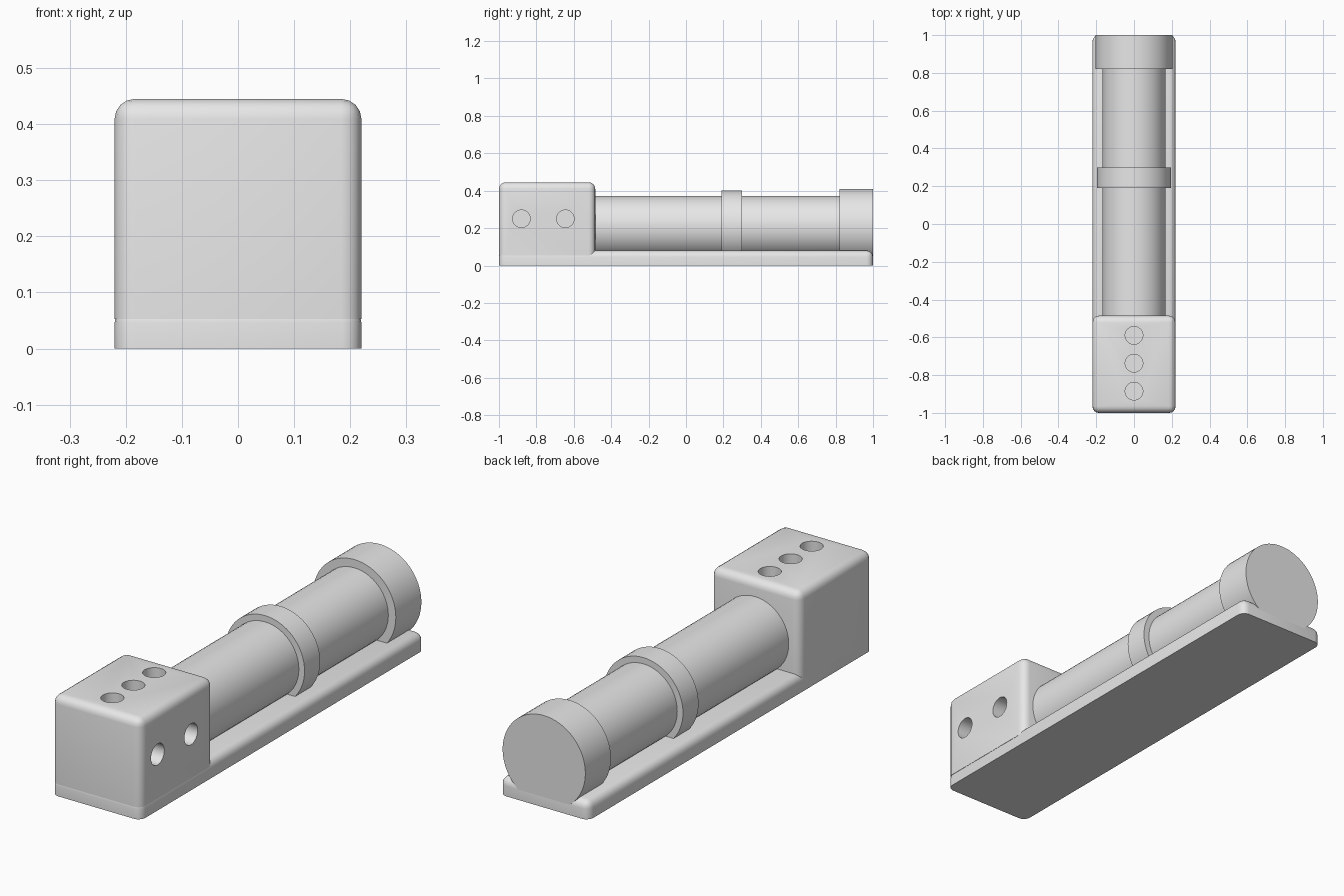
import bpy, bmesh
from math import radians
from mathutils import Matrix

default = bpy.data.objects.get("Cube")
if default:
    bpy.data.objects.remove(default, do_unlink=True)

# Single grey finish
grey = bpy.data.materials.new("light_grey")
grey.use_nodes = True
grey.diffuse_color = (0.8, 0.8, 0.8, 1)
grey.node_tree.nodes["Principled BSDF"].inputs["Base Color"].default_value = (0.8, 0.8, 0.8, 1)


def finish(name, bm):
    bmesh.ops.recalc_face_normals(bm, faces=bm.faces)
    mesh = bpy.data.meshes.new(name)
    bm.to_mesh(mesh)
    bm.free()
    mesh.materials.append(grey)
    ob = bpy.data.objects.new(name, mesh)
    bpy.context.collection.objects.link(ob)
    return ob


def activate(ob):
    bpy.ops.object.select_all(action='DESELECT')
    ob.select_set(True)
    bpy.context.view_layer.objects.active = ob


def smooth(ob, angle=35):
    activate(ob)
    bpy.ops.object.shade_smooth_by_angle(angle=radians(angle))


def rounded_block(name, half_x, y0, y1, z0, z1, radius):
    """Block rounded on every edge except around its flat underside."""
    bm = bmesh.new()
    bmesh.ops.create_cube(bm, size=1)
    for v in bm.verts:
        v.co.x *= 2 * half_x
        v.co.y = y1 if v.co.y > 0 else y0
        v.co.z = z1 if v.co.z > 0 else z0
    edges = [e for e in bm.edges if any(v.co.z > z0 + 1e-4 for v in e.verts)]
    bmesh.ops.bevel(bm, geom=edges, offset=radius, segments=4, profile=0.5,
                    affect='EDGES', clamp_overlap=True)
    return finish(name, bm)


def cylinder(name, radius, start, end, sides=64):
    """Capped cylinder between two points."""
    axis = end - start
    turn = axis.to_track_quat('Z', 'Y').to_matrix().to_4x4()
    bm = bmesh.new()
    bmesh.ops.create_cone(bm, cap_ends=True, segments=sides, radius1=radius,
                          radius2=radius, depth=axis.length,
                          matrix=Matrix.Translation((start + end) / 2) @ turn)
    return finish(name, bm)


def drill(target, start, end, radius=0.047):
    """Cut one round blind hole."""
    cutter = cylinder("hole_cutter", radius, start, end, 32)
    cutter.hide_render = True
    mod = target.modifiers.new("hole", 'BOOLEAN')
    mod.operation, mod.solver, mod.object = 'DIFFERENCE', 'EXACT', cutter
    activate(target)
    bpy.ops.object.modifier_apply(modifier=mod.name)
    bpy.data.objects.remove(cutter, do_unlink=True)


V = lambda *c: Matrix.Translation(c).to_translation()

# Base plate
smooth(rounded_block("base_plate", 0.22, -1, 1, 0, 0.08, 0.034))

# Housing with three top sockets and two sockets on its left side
housing = rounded_block("housing", 0.22, -1, -0.485, 0.053, 0.445, 0.036)
for y in (-0.885, -0.737, -0.59):
    drill(housing, V(0, y, 0.33), V(0, y, 0.5))
for y in (-0.88, -0.645):
    drill(housing, V(0.1, y, 0.25), V(0.3, y, 0.25))
smooth(housing)

# Barrel, middle collar and end cap share one axis
for name, radius, y0, y1 in (("barrel", 0.167, -0.52, 0.9),
                             ("middle_collar", 0.195, 0.19, 0.3),
                             ("end_cap", 0.204, 0.82, 1)):
    smooth(cylinder(name, radius, V(0, y0, 0.206), V(0, y1, 0.206)))
